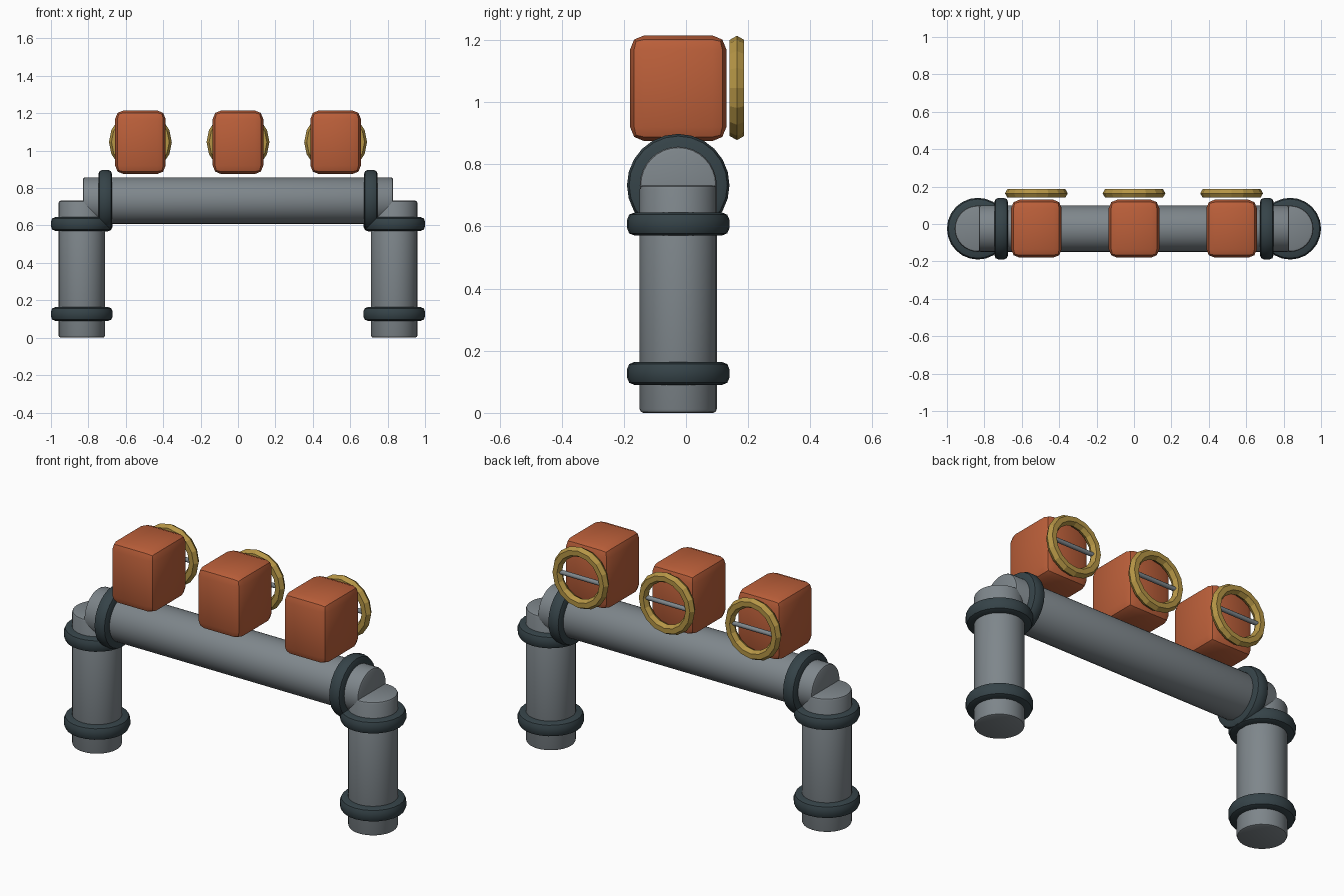
import bpy
import math
from mathutils import Matrix

if "Cube" in bpy.data.objects:
    bpy.data.objects.remove(bpy.data.objects["Cube"])

Y0 = -0.025      # depth of the pipe axis
PIPE_R = 0.124
RING_R = 0.165
AXIS_Z = 0.733
LEG_X = 0.835


def material(name, rgb):
    m = bpy.data.materials.new(name)
    m.diffuse_color = (*rgb, 1)
    m.use_nodes = True
    m.node_tree.nodes["Principled BSDF"].inputs["Base Color"].default_value = m.diffuse_color
    return m


STEEL = material("steel grey", (0.21, 0.24, 0.26))
RUBBER = material("dark slate", (0.036, 0.056, 0.065))
ORANGE = material("burnt orange", (0.50, 0.115, 0.042))
BRASS = material("brass yellow", (0.46, 0.30, 0.06))


def finish(name, mat, bevel=0, segments=2, smooth=True):
    ob = bpy.context.object
    ob.name = name
    ob.data.materials.append(mat)
    if bevel:
        mod = ob.modifiers.new("rounding", 'BEVEL')
        mod.width = bevel
        mod.segments = segments
        mod.limit_method = 'ANGLE'
        mod.angle_limit = math.radians(40)
        bpy.ops.object.modifier_apply(modifier=mod.name)
    if smooth:
        bpy.ops.object.shade_smooth_by_angle(angle=math.radians(32))
    return ob


def rod(name, mat, r, length, loc, axis='Z', sides=32, bevel=0.0):
    bpy.ops.mesh.primitive_cylinder_add(vertices=sides, radius=r, depth=length)
    ob = bpy.context.object
    if axis == 'X':
        ob.data.transform(Matrix.Rotation(math.pi / 2, 4, 'Y'))
    ob.location = loc
    return finish(name, mat, bevel)


# Main horizontal pipe
rod("crossbar_pipe", STEEL, PIPE_R, 1.66, (0, Y0, AXIS_Z), 'X', bevel=0.012)

# Legs with their collars, mirrored left and right
for side, s in (("left", -1), ("right", 1)):
    rod(f"{side}_leg_pipe", STEEL, PIPE_R, AXIS_Z,
        (s * LEG_X, Y0, AXIS_Z / 2), bevel=0.012)
    for level, z in (("lower", 0.127), ("upper", 0.608)):
        rod(f"{side}_{level}_collar", RUBBER, RING_R, 0.074,
            (s * LEG_X, Y0, z), sides=24, bevel=0.024)
    rod(f"{side}_crossbar_collar", RUBBER, RING_R, 0.074,
        (s * 0.71, Y0, AXIS_Z), 'X', sides=24, bevel=0.024)

# Valve boxes, each with a handwheel behind it
for label, x in (("left", -0.522), ("middle", 0), ("right", 0.522)):
    bpy.ops.mesh.primitive_cube_add(size=1)
    box = bpy.context.object
    box.data.transform(Matrix.Diagonal((0.27, 0.31, 0.34, 1)))
    box.location = (x, Y0, 1.045)
    finish(f"{label}_valve_box", ORANGE, 0.045)

    bpy.ops.mesh.primitive_torus_add(major_segments=16, minor_segments=6,
                                     major_radius=0.141, minor_radius=0.027)
    wheel = bpy.context.object
    wheel.data.transform(Matrix.Rotation(math.pi / 2, 4, 'X'))
    wheel.location = (x, 0.164, 1.046)
    finish(f"{label}_handwheel", BRASS, smooth=False)

    rod(f"{label}_wheel_spoke", STEEL, 0.012, 0.26, (x, 0.164, 1.046), 'X', sides=12)
